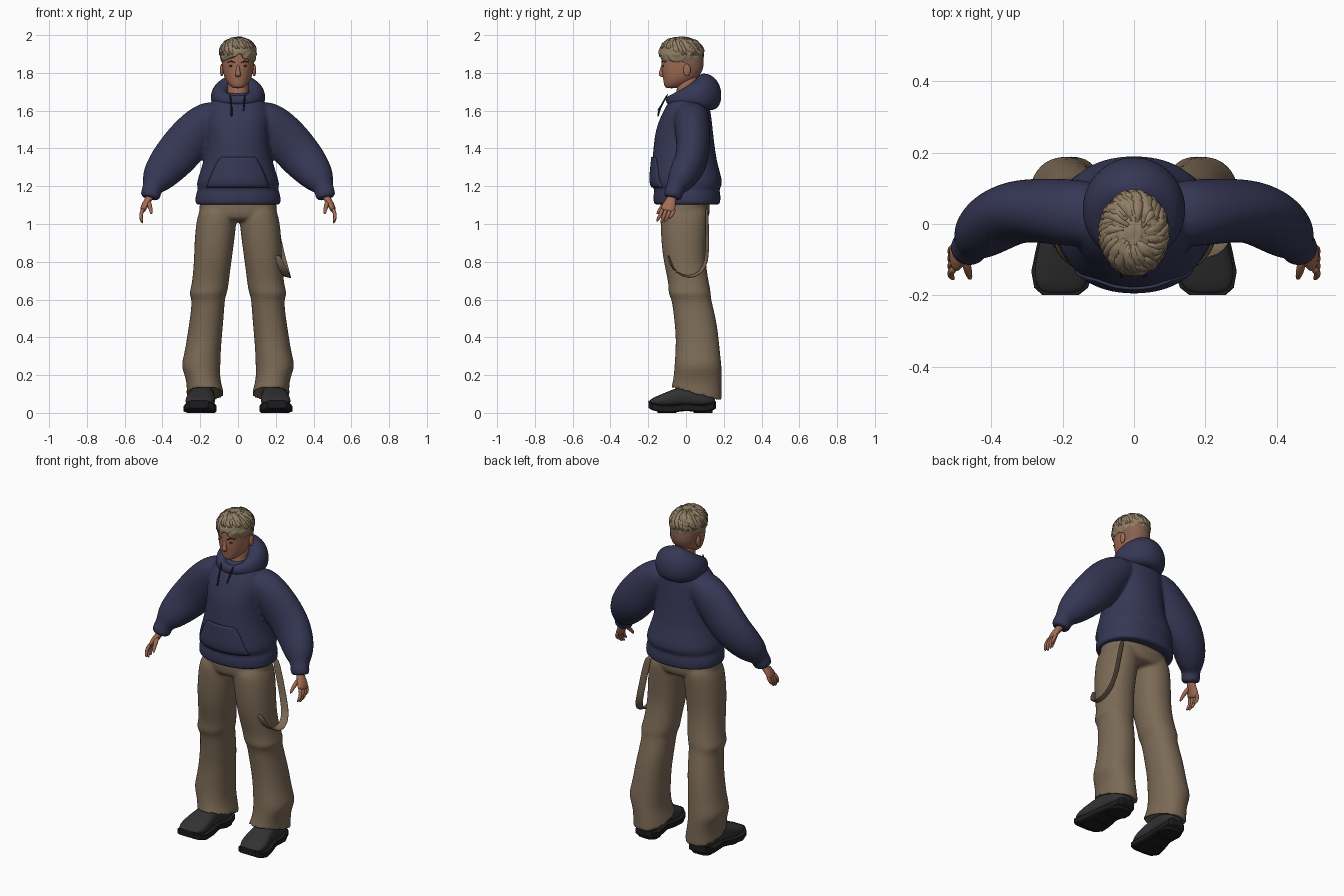
import bpy, bmesh, math, random
from mathutils import Vector as V, noise

if "Cube" in bpy.data.objects:
    bpy.data.objects.remove(bpy.data.objects["Cube"])
X, Y, Z = V((1, 0, 0)), V((0, 1, 0)), V((0, 0, 1))


def material(name, *rgb):
    m = bpy.data.materials.new(name)
    m.use_nodes = True
    m.diffuse_color = (*rgb, 1)
    m.node_tree.nodes["Principled BSDF"].inputs["Base Color"].default_value = (*rgb, 1)
    return m


navy = material("navy cloth", .036, .038, .09)
dark_navy = material("dark navy cord", .016, .017, .04)
khaki = material("khaki cloth", .2, .145, .092)
skin = material("skin", .36, .15, .09)
shaved = material("shaved hair", .24, .125, .08)
blond = material("sandy hair", .28, .21, .13)
leather = material("black leather", .032, .032, .034)
rubber = material("black rubber", .012, .012, .013)
lip_red = material("lips", .25, .085, .06)
dark_brown = material("eyes and brows", .05, .03, .02)


def ring(c, u, v, n=16, p=2.2):
    """Superellipse ring around c with half axes u and v."""
    pts = []
    for i in range(n):
        a = math.tau * (i + .5) / n
        co, si = math.cos(a), math.sin(a)
        pts.append(V(c) + u * math.copysign(abs(co) ** (2 / p), co)
                   + v * math.copysign(abs(si) ** (2 / p), si))
    return pts


def loft(bm, rings, closed=False):
    vs = [[bm.verts.new(p) for p in r] for r in rings]
    n = len(vs[0])
    for a, b in list(zip(vs, vs[1:])) + ([(vs[-1], vs[0])] if closed else []):
        for i in range(n):
            bm.faces.new((a[i], a[(i + 1) % n], b[(i + 1) % n], b[i]))
    if not closed:
        bm.faces.new(vs[0])
        bm.faces.new(vs[-1])


def tube(bm, stations, ref, side=1, n=12, p=2):
    """Rings square to a path; stations are x, y, z, half size along ref, half size across."""
    pts = [V((s[0] * side, s[1], s[2])) for s in stations]
    ref = V((ref.x * side, ref.y, ref.z))
    rings = []
    for i, s in enumerate(stations):
        t = (pts[min(i + 1, len(pts) - 1)] - pts[max(i - 1, 0)]).normalized()
        u = (ref - t * ref.dot(t)).normalized()
        rings.append(ring(pts[i], u * s[3], t.cross(u) * s[4], n, p))
    loft(bm, rings)


def stack(bm, stations, side=1, n=20, p=2.2):
    """Level rings; stations are z, x, y, half width, half depth."""
    loft(bm, [ring((x * side, y, z), X * rx, Y * ry, n, p) for z, x, y, rx, ry in stations])


def ball(bm, c, size, seg=16):
    new = bmesh.ops.create_uvsphere(bm, u_segments=seg, v_segments=seg // 2, radius=1)["verts"]
    bmesh.ops.scale(bm, vec=size, verts=new)
    bmesh.ops.translate(bm, vec=c, verts=new)


def finish(bm, name, *mats, subdiv=0, voxel=0, smooth=True):
    bmesh.ops.recalc_face_normals(bm, faces=bm.faces)
    for f in bm.faces:
        f.smooth = smooth
    me = bpy.data.meshes.new(name)
    bm.to_mesh(me)
    bm.free()
    ob = bpy.data.objects.new(name, me)
    bpy.context.collection.objects.link(ob)
    for m in mats:
        me.materials.append(m)
    if subdiv:
        ob.modifiers.new("Subdivide", "SUBSURF").levels = subdiv
        ob.modifiers["Subdivide"].render_levels = subdiv
    if voxel:
        r = ob.modifiers.new("Blend", "REMESH")
        r.mode, r.voxel_size, r.use_smooth_shade = "VOXEL", voxel, True
        s = ob.modifiers.new("Soften", "SMOOTH")
        s.factor, s.iterations = .5, 4
    return ob


# Hoodie body and sleeves, blended into one skin
bm = bmesh.new()
stack(bm, [(1.105, 0, .005, .21, .16), (1.1, 0, .005, .226, .175), (1.12, 0, .005, .23, .18),
           (1.165, 0, .005, .226, .18), (1.182, 0, .005, .212, .17), (1.205, 0, .003, .224, .193),
           (1.25, 0, 0, .212, .19), (1.33, 0, -.008, .185, .173), (1.42, 0, -.01, .168, .163),
           (1.5, 0, -.01, .165, .153), (1.58, 0, .002, .175, .133), (1.64, 0, .012, .15, .11),
           (1.68, 0, .015, .11, .085), (1.7, 0, .015, .08, .06)])
for s in (1, -1):
    tube(bm, [(.08, .025, 1.6, .08, .06), (.15, .03, 1.565, .098, .1), (.235, .036, 1.475, .093, .122),
              (.325, .04, 1.365, .09, .122), (.395, .005, 1.285, .088, .105),
              (.437, -.035, 1.225, .072, .082), (.452, -.055, 1.192, .05, .052),
              (.458, -.063, 1.175, .052, .055), (.466, -.072, 1.14, .05, .053),
              (.467, -.073, 1.136, .04, .04)], Y, s, 16)
hoodie = finish(bm, "hoodie", navy, subdiv=2, voxel=.009)

# Hood folded down around the neck
bm = bmesh.new()
rings = []
for i in range(24):
    a = math.tau * i / 24
    t = (1 - math.cos(a)) / 2
    out = V((math.sin(a), -math.cos(a), 0))
    c = (.095 * math.sin(a), .015 - .1 * math.cos(a), 1.655 + .045 * t)
    rings.append(ring(c, out * (.022 + .055 * t) - Z * .02 * t, Z * (.025 + .073 * t), 12))
loft(bm, rings, closed=True)
finish(bm, "hood", navy, subdiv=2)

# Front pouch pocket, wrapped on the hoodie
bm = bmesh.new()
rows = []
for j in range(13):
    t = j / 12
    half = .085 + .08 * (1 - t) ** .7
    rows.append([bm.verts.new((half * (i / 10 - 1), -.4, 1.195 + .16 * t)) for i in range(21)])
for a, b in zip(rows, rows[1:]):
    for i in range(20):
        bm.faces.new((a[i], a[i + 1], b[i + 1], b[i]))
pocket = finish(bm, "pouch_pocket", navy)
w = pocket.modifiers.new("Wrap", "SHRINKWRAP")
w.target, w.wrap_method, w.use_project_y, w.offset = hoodie, "PROJECT", True, .004
pocket.modifiers.new("Thicken", "SOLIDIFY").thickness = .008
pocket.modifiers["Thicken"].offset = 0

# Hood cords
bm = bmesh.new()
for x, end in ((-.034, 1.565), (.03, 1.6)):
    tube(bm, [(x * 1.3, -.095, 1.69, .005, .005), (x * 1.1, -.118, 1.65, .005, .005),
              (x, -.14, 1.61, .005, .005), (x, -.15, end, .007, .007)], X, n=8)
finish(bm, "hood_cords", dark_navy, subdiv=1)

# Trousers: hips and two flared legs with a knee fold
bm = bmesh.new()
stack(bm, [(1.16, 0, -.005, .18, .12), (1.14, 0, -.005, .2, .13), (1.08, 0, -.005, .21, .133),
           (1.04, 0, -.005, .205, .13), (1.01, 0, -.005, .17, .11)])
for s in (1, -1):
    leg = [(1.12, .1, -.005, .1, .128), (1.0, .116, -.01, .108, .126), (.9, .126, -.012, .106, .12),
           (.8, .134, -.008, .1, .112), (.7, .145, .012, .098, .108), (.655, .152, .018, .1, .112),
           (.625, .161, .02, .1, .113), (.605, .156, .028, .087, .105), (.5, .165, .048, .09, .112),
           (.4, .178, .06, .093, .114), (.31, .188, .062, .097, .12), (.25, .198, .064, .106, .126),
           (.2, .189, .062, .094, .128), (.15, .179, .058, .092, .132),
           (.1, .173, .055, .101, .136), (.09, .173, .055, .1, .136), (.12, .173, .055, .08, .115)]
    rings = [ring((x * s, y, z), X * rx, Y * ry - Z * (.035 if z < .14 else 0), 20)
             for z, x, y, rx, ry in leg]
    loft(bm, rings)
finish(bm, "trousers", khaki, subdiv=2, voxel=.009)

# Hanging strap on the left hip
bm = bmesh.new()
tube(bm, [(.17, .11, 1.1, .02, .004), (.2, .112, .98, .02, .004), (.225, .115, .85, .02, .004),
          (.25, .1, .765, .022, .004), (.26, .05, .72, .024, .004), (.26, -.02, .72, .024, .004),
          (.235, -.075, .765, .022, .004), (.2, -.095, .84, .02, .004)], V((.85, .3, -.3)), n=8, p=5)
finish(bm, "hip_strap", khaki, subdiv=1)

# Shoes: uppers and soles; stations are y, half width, top, sole bottom
last = [(.155, .03, .08, .03), (.145, .05, .1, .022), (.09, .064, .13, .008), (.0, .062, .15, .016),
        (-.07, .074, .125, .008), (-.13, .082, .1, .008), (-.175, .07, .08, .02),
        (-.195, .045, .065, .032)]
uppers, soles = bmesh.new(), bmesh.new()
for s in (1, -1):
    loft(uppers, [ring((s * (.19 - .08 * y), y, (top + low + .02) / 2), X * w, Z * (top - low - .02) / 2,
                       16, 2.6) for y, w, top, low in last])
    loft(soles, [ring((s * (.19 - .08 * y), y * 1.02, low + .014), X * (w + .006), Z * .02, 12, 7)
                 for y, w, top, low in last])
    stack(soles, [(0, .18, .09, .06, .05), (.03, .18, .09, .063, .055)], s, 16, 3)
    stack(soles, [(0, .2, -.1, .07, .05), (.03, .2, -.1, .078, .06)], s, 16, 3)
finish(uppers, "shoe_uppers", leather, subdiv=2)
finish(soles, "shoe_soles", rubber, smooth=False)

# Hands: palm, four fingers and thumb
bm = bmesh.new()
for s in (1, -1):
    tube(bm, [(.46, -.068, 1.17, .024, .022), (.469, -.075, 1.135, .024, .02),
              (.488, -.086, 1.11, .034, .019), (.502, -.096, 1.08, .041, .017),
              (.505, -.1, 1.065, .037, .013)], V((0, 1, .25)), s)
    for i in range(4):
        y, tip = -.127 + .021 * i, (1.012, 1.002, 1.008, 1.028)[i]
        tube(bm, [(.5, y + .003, 1.085, .011, .011), (.514, y - .006, 1.055, .011, .011),
                  (.514, y - .018, (1.05 + tip) / 2, .01, .01), (.504, y - .028, tip, .006, .006)], Y, s, 8)
    tube(bm, [(.475, -.085, 1.125, .013, .013), (.468, -.118, 1.1, .014, .014),
              (.462, -.14, 1.075, .011, .011), (.458, -.155, 1.05, .006, .006)], X, s, 8)
finish(bm, "hands", skin, subdiv=1)

# Head with neck, nose and ears; the back and sides are shaved
bm = bmesh.new()
stack(bm, [(1.6, 0, .01, .06, .06), (1.68, 0, .005, .056, .057), (1.75, 0, .01, .055, .058),
           (1.8, 0, .01, .055, .055)])
stack(bm, [(1.718, 0, -.078, .022, .025), (1.73, 0, -.066, .043, .05), (1.76, 0, -.036, .067, .084),
           (1.8, 0, -.021, .08, .107), (1.84, 0, -.018, .085, .113), (1.88, 0, -.02, .088, .113),
           (1.92, 0, -.02, .085, .11), (1.955, 0, -.02, .068, .09), (1.975, 0, -.02, .035, .05)], n=24)
stack(bm, [(1.85, 0, -.12, .008, .009), (1.815, 0, -.126, .01, .014), (1.79, 0, -.131, .017, .018),
           (1.778, 0, -.122, .013, .012)], n=10)
for s in (1, -1):
    ball(bm, (s * .086, .005, 1.815), (.011, .021, .034), 12)
for f in bm.faces:
    c = f.calc_center_median()
    f.material_index = int(c.y > .012 and c.z > 1.81 and abs(c.x) < .086)
finish(bm, "head", skin, shaved, subdiv=2)

# Face details
bm = bmesh.new()
for s in (1, -1):
    ball(bm, (s * .034, -.121, 1.837), (.014, .004, .005))
    tube(bm, [(.016, -.127, 1.855, .004, .003), (.036, -.123, 1.862, .004, .004),
              (.056, -.108, 1.857, .002, .003)], Z, s, 8)
finish(bm, "eyes_and_brows", dark_brown)
bm = bmesh.new()
ball(bm, (0, -.114, 1.764), (.023, .006, .004))
ball(bm, (0, -.113, 1.757), (.018, .006, .004))
finish(bm, "lips", lip_red)

# Tousled hair: lumpy cap with raised brow line, plus overlapping locks
random.seed(4)
bm = bmesh.new()
centre, size = V((0, -.025, 1.9)), V((.097, .119, .091))


def rim(x, y):
    """Height of the lower hair edge."""
    lift = .045 * math.exp(-(x / .05) ** 2) if y < 0 else 0
    return 1.852 + lift + .008 * math.sin(x * 120 + y * 90)


bmesh.ops.create_icosphere(bm, subdivisions=5, radius=1)
for v in bm.verts:
    k = 1 + .05 * noise.noise(v.co * 3) + .035 * noise.noise(V((v.co.x * 9, v.co.y * 4, v.co.z * 9)))
    v.co = centre + V([a * b for a, b in zip(v.co * k, size)])
    v.co.z = max(v.co.z, rim(v.co.x, v.co.y))
for i in range(56):
    az = math.tau * i / 56 * 5 + random.uniform(-.2, .2)
    low = 1.25 if math.cos(az) > .75 else 1.65
    start = random.uniform(.2, .9)
    path = []
    for k, r in enumerate((.006, .015, .014, .003)):
        th, tw = start + (low - start) * k / 3, az + .15 * k
        d = V((math.sin(th) * math.sin(tw) * size.x, -math.sin(th) * math.cos(tw) * size.y,
               math.cos(th) * size.z))
        path.append((*(centre + d * (.99 + .02 * (k == 3))), r, r * .55))
    tube(bm, path, V((math.cos(az), math.sin(az), 0)), n=6)
finish(bm, "hair", blond)
